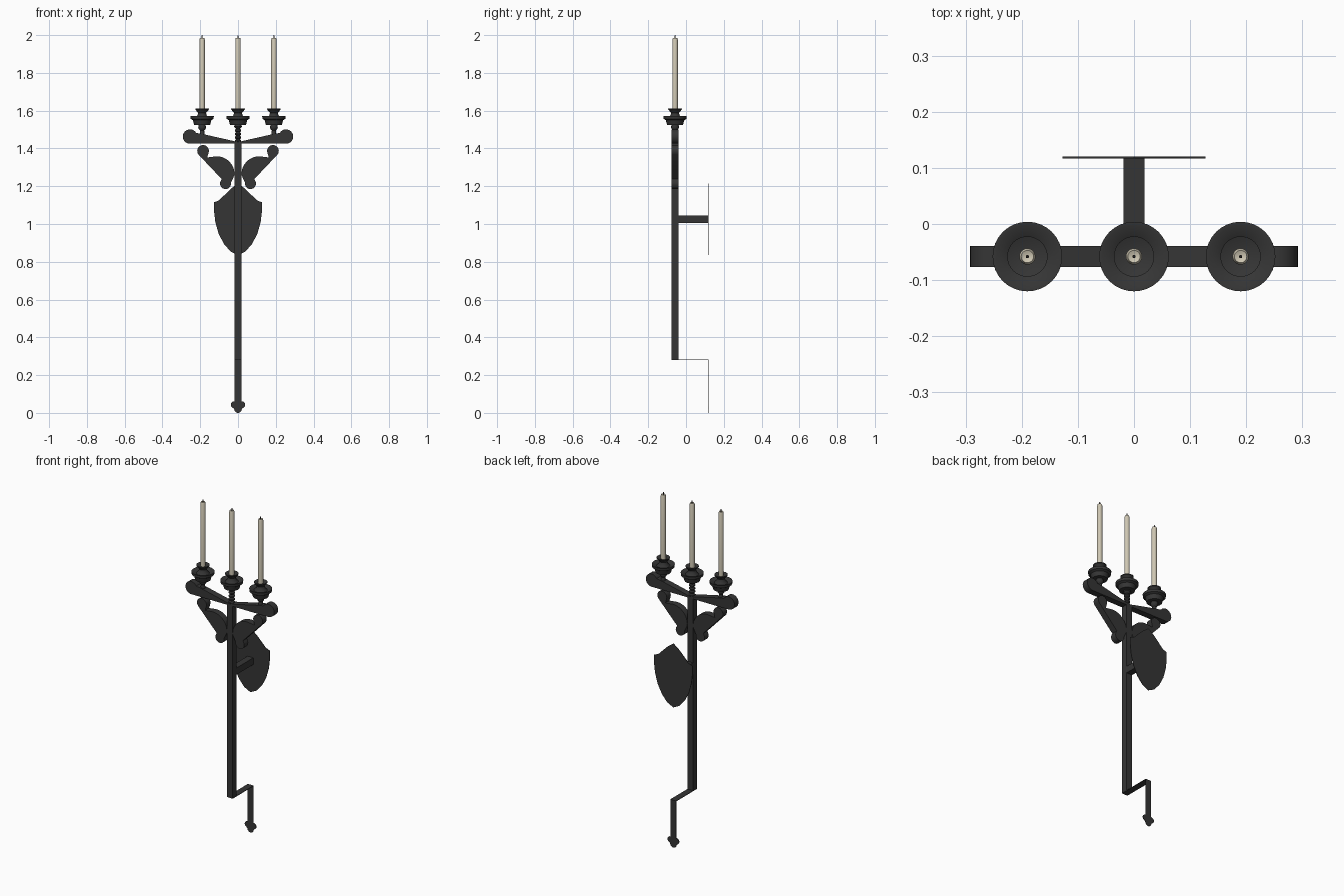
import bpy, bmesh, math

cube = bpy.data.objects.get("Cube")
if cube:
    bpy.data.objects.remove(cube, do_unlink=True)

AXIS_Y = -0.058   # depth of the post and candles
HALF = 0.019      # half width of the bar stock
SIDE_X = 0.19     # offset of the outer candles
BACK = 0.12       # wall plane


def material(name, colour):
    m = bpy.data.materials.new(name)
    m.use_nodes = True
    m.diffuse_color = (*colour, 1)
    bsdf = m.node_tree.nodes["Principled BSDF"]
    bsdf.inputs["Base Color"].default_value = (*colour, 1)
    bsdf.inputs["Roughness"].default_value = 0.7
    return m


IRON = material("dark iron", (0.036, 0.036, 0.036))
WAX = material("cream wax", (0.62, 0.57, 0.45))
WICK = material("black wick", (0.015, 0.013, 0.012))


def finish(bm, name, mat, smooth=False):
    bmesh.ops.recalc_face_normals(bm, faces=bm.faces)
    mesh = bpy.data.meshes.new(name)
    bm.to_mesh(mesh)
    bm.free()
    mesh.materials.append(mat)
    ob = bpy.data.objects.new(name, mesh)
    bpy.context.collection.objects.link(ob)
    if smooth:
        bpy.ops.object.select_all(action='DESELECT')
        ob.select_set(True)
        bpy.context.view_layer.objects.active = ob
        bpy.ops.object.shade_smooth_by_angle(angle=math.radians(35))
    return ob


def box(name, lo, hi):
    bm = bmesh.new()
    bmesh.ops.create_cube(bm, size=1)
    for v in bm.verts:
        v.co = [(a + b) / 2 + c * (b - a) for a, b, c in zip(lo, hi, v.co)]
    return finish(bm, name, IRON)


def plate(name, outline, y0, y1, side=1):
    """Extrude an x-z outline from y0 to y1."""
    bm = bmesh.new()
    face = bm.faces.new([bm.verts.new((side * x, y0, z)) for x, z in outline])
    new = bmesh.ops.extrude_face_region(bm, geom=[face])["geom"]
    bmesh.ops.translate(bm, vec=(0, y1 - y0, 0),
                        verts=[g for g in new if isinstance(g, bmesh.types.BMVert)])
    return finish(bm, name, IRON, True)


def lathe(name, profile, x, mat, steps=32):
    """Spin an r-z profile around a candle axis."""
    bm = bmesh.new()
    verts = [bm.verts.new((x + r, AXIS_Y, z)) for r, z in profile]
    edges = [bm.edges.new(p) for p in zip(verts, verts[1:])]
    bmesh.ops.spin(bm, geom=verts + edges, cent=(x, AXIS_Y, 0), axis=(0, 0, 1),
                   angle=math.tau, steps=steps)
    bmesh.ops.remove_doubles(bm, verts=bm.verts, dist=0.0001)
    return finish(bm, name, mat, True)


def arc(cx, cz, r, start, end, n=14):
    angles = [math.radians(start + (end - start) * i / n) for i in range(n + 1)]
    return [(cx + r * math.cos(a), cz + r * math.sin(a)) for a in angles]


# Post and wall bracket
FRONT, REAR = AXIS_Y - HALF, AXIS_Y + HALF
box("post", (-HALF, FRONT, 0.283), (HALF, REAR, 1.432))
box("wall_bracket", (-HALF, REAR, 1.005), (HALF, BACK - 0.002, 1.045))

# Shield wall plate, one half outlined then mirrored
half = [(0.04, 1.185), (0.075, 1.15), (0.1, 1.125), (0.127, 1.115), (0.127, 1.07),
        (0.12, 1.01), (0.103, 0.95), (0.075, 0.895), (0.04, 0.855)]
shield = [(0, 1.215)] + half + [(0, 0.835)] + [(-x, z) for x, z in reversed(half)]
plate("shield_plate", shield, BACK - 0.003, BACK)

# Bent strap and trefoil foot
box("foot_strap_shelf", (-HALF, FRONT, 0.28), (HALF, BACK, 0.283))
box("foot_strap", (-HALF, BACK - 0.003, 0.04), (HALF, BACK, 0.28))
trefoil = (arc(0.02, 0.043, 0.018, 120, -70) + arc(0, 0.02, 0.02, 0, -180)
           + arc(-0.02, 0.043, 0.018, 250, 60))
plate("trefoil_foot", trefoil, BACK - 0.003, BACK)

# Mirrored arms and scrolls
arm = [(0, 1.425)] + arc(0.254, 1.463, 0.038, -90, 150, 24) + [(0.19, 1.477), (0, 1.434)]
scroll = (arc(0.185, 1.387, 0.031, -40, 190, 16)
          + [(0.163, 1.352)]
          + arc(0.112, 1.265, 0.093, 82, 185, 16)
          + arc(0.066, 1.214, 0.029, 170, 385, 16)
          + [(0.086, 1.238), (0.132, 1.286)])
for side, word in ((1, "left"), (-1, "right")):
    plate(word + "_arm", arm, FRONT, REAR, side)
    plate(word + "_scroll", scroll, FRONT, REAR, side)

# Candle cups, candles and wicks
cup = [(0, 1.524), (0.042, 1.524), (0.049, 1.55), (0.061, 1.557), (0.062, 1.572),
       (0.056, 1.572), (0.036, 1.562), (0.024, 1.575), (0.021, 1.588),
       (0.036, 1.606), (0.036, 1.611), (0.016, 1.604), (0, 1.604)]
candle = [(0, 1.6), (0.0145, 1.6), (0.0145, 1.976), (0.011, 1.986),
          (0.006, 1.984), (0, 1.983)]
wick = [(0, 1.98), (0.003, 1.98), (0.003, 1.998), (0, 2.0)]
side_stem = [(0, 1.465), (0.014, 1.465), (0.011, 1.495), (0.018, 1.503),
             (0.021, 1.512), (0.018, 1.526), (0, 1.526)]
beads = [(0, 1.428)]
for i in range(4):
    z = 1.43 + i * 0.019
    beads += [(0.011, z), (0.017, z + 0.006), (0.017, z + 0.012), (0.011, z + 0.018)]
beads += [(0.021, 1.515), (0.018, 1.527), (0, 1.527)]
for x, word in ((-SIDE_X, "right"), (0, "middle"), (SIDE_X, "left")):
    lathe(word + "_stem", side_stem if x else beads, x, IRON, 20)
    lathe(word + "_cup", cup, x, IRON)
    lathe(word + "_candle", candle, x, WAX, 20)
    lathe(word + "_wick", wick, x, WICK, 8)
